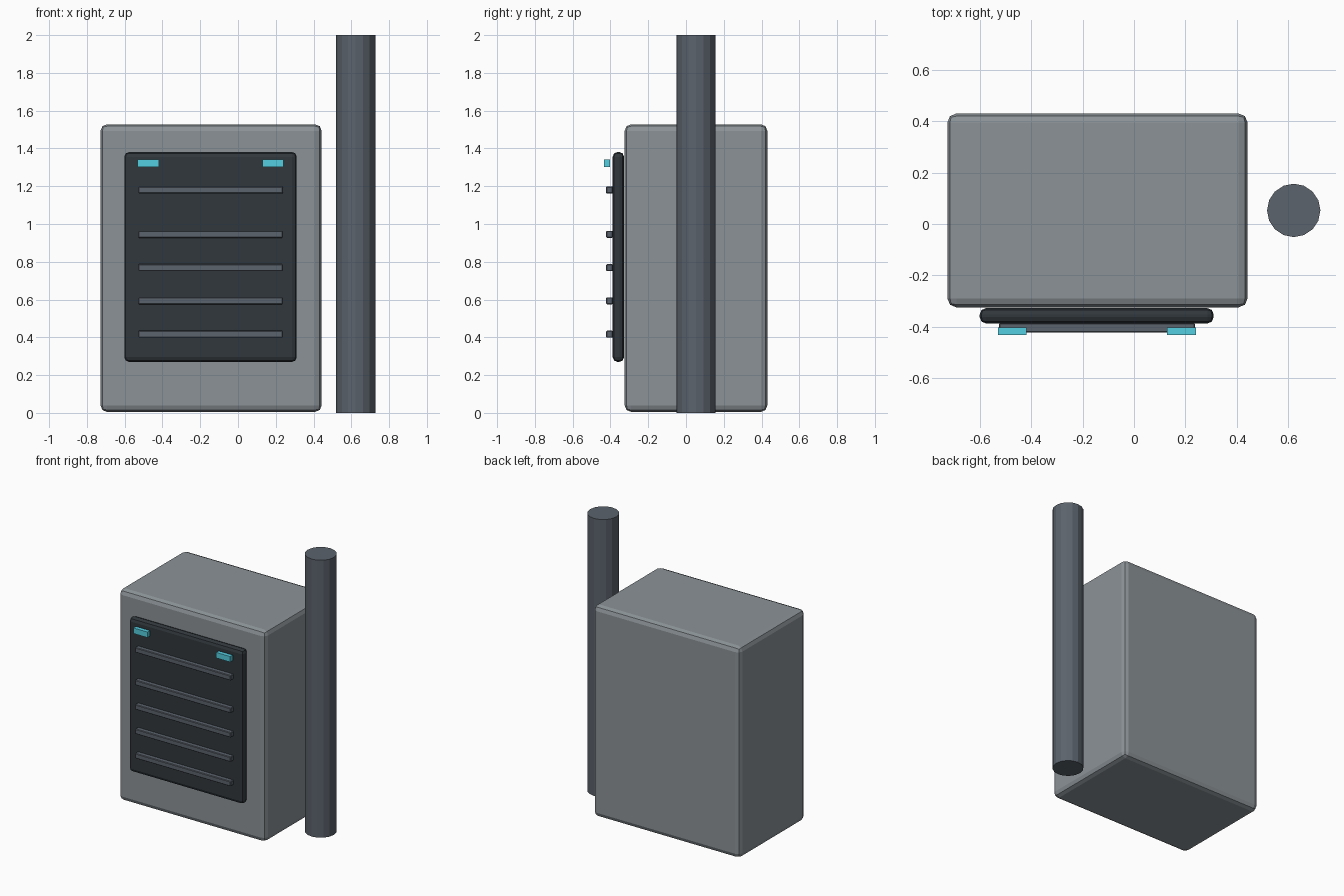
import bpy
import math

if "Cube" in bpy.data.objects:
    bpy.data.objects.remove(bpy.data.objects["Cube"])


def material(name, rgb):
    m = bpy.data.materials.new(name)
    m.diffuse_color = (*rgb, 1)
    m.use_nodes = True
    m.node_tree.nodes["Principled BSDF"].inputs["Base Color"].default_value = m.diffuse_color
    return m


BODY = material("body_grey", (0.26, 0.29, 0.31))
DARK = material("dark_panel", (0.03, 0.038, 0.045))
SLATE = material("slate_metal", (0.105, 0.125, 0.15))
CYAN = material("cyan_light", (0.09, 0.62, 0.75))


def box(name, x, y, z, mat, bevel=0.0, segments=1):
    """Box spanning the (min, max) ranges, with optional bevelled edges."""
    spans = (x, y, z)
    bpy.ops.mesh.primitive_cube_add(size=1, location=[(a + b) / 2 for a, b in spans])
    ob = bpy.context.object
    ob.name = name
    ob.scale = [b - a for a, b in spans]
    bpy.ops.object.transform_apply(location=False, rotation=False, scale=True)
    ob.data.materials.append(mat)
    if bevel:
        mod = ob.modifiers.new("edge_bevel", 'BEVEL')
        mod.width = bevel
        mod.segments = segments
    return ob


# Cabinet body and raised front panel
box("cabinet_body", (-0.728, 0.443), (-0.325, 0.431), (0.005, 1.528), BODY, 0.035, 2)
box("front_panel", (-0.602, 0.311), (-0.388, -0.328), (0.27, 1.381), DARK, 0.025, 2)

# Horizontal vent slats
for i, z in enumerate((0.417, 0.593, 0.769, 0.945, 1.18)):
    box(f"vent_slat_{i + 1}", (-0.527, 0.238), (-0.423, -0.387),
        (z - 0.018, z + 0.018), SLATE, 0.004)

# Indicator lights, mirrored about the panel centre
for side, name in ((-1, "left"), (1, "right")):
    cx = -0.145 + side * 0.33
    box(f"indicator_light_{name}", (cx - 0.056, cx + 0.056), (-0.433, -0.403),
        (1.301, 1.341), CYAN)

# Vertical pipe beside the cabinet
bpy.ops.mesh.primitive_cylinder_add(vertices=16, radius=0.104, depth=2,
                                    location=(0.623, 0.053, 1))
pipe = bpy.context.object
pipe.name = "side_pipe"
pipe.data.materials.append(SLATE)
